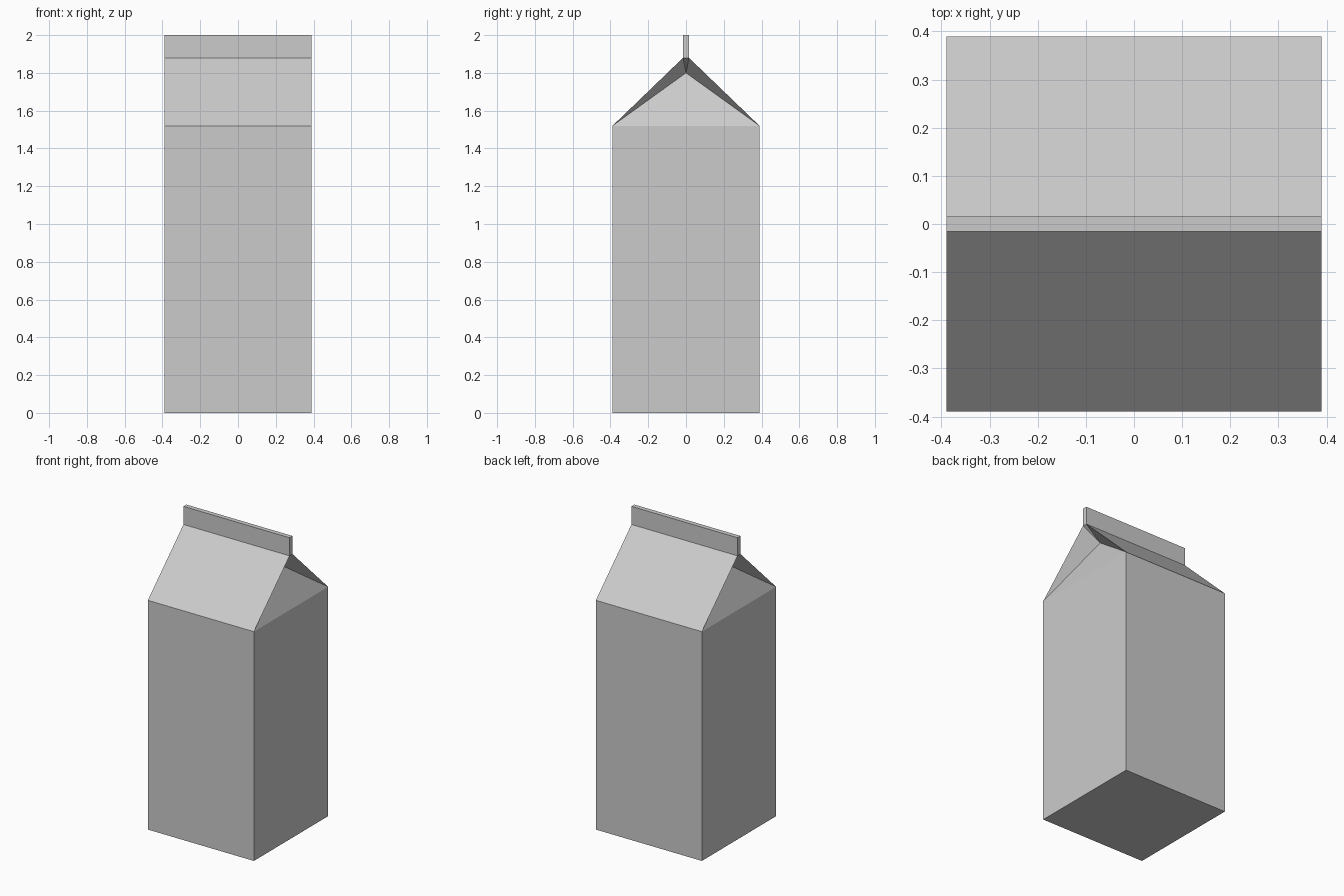
import bpy, bmesh

if "Cube" in bpy.data.objects:
    bpy.data.objects.remove(bpy.data.objects["Cube"])

HALF = 0.389        # half width of the square body
FIN = 0.0155        # half thickness of the top seal
SHOULDER, RIDGE, TOP = 1.52, 1.88, 2.0

bm = bmesh.new()


def extrude_up(face, z, half_y):
    """Extrude a horizontal face to height z and set its half depth in y."""
    new = bmesh.ops.extrude_discrete_faces(bm, faces=[face])["faces"][0]
    for v in new.verts:
        v.co.z = z
        v.co.y = half_y if v.co.y > 0 else -half_y
    return new


# Square body
bmesh.ops.create_cube(bm, size=2)
for v in bm.verts:
    v.co.x *= HALF
    v.co.y *= HALF
    v.co.z = SHOULDER if v.co.z > 0 else 0
top = max(bm.faces, key=lambda f: f.calc_center_median().z)

# Sloping roof, then the upright sealed fin
ridge = extrude_up(top, RIDGE, FIN)
extrude_up(ridge, TOP, FIN)

# Gable ends folded inwards
bm.normal_update()
gables = [f for f in bm.faces if abs(f.normal.x) > 0.9
          and SHOULDER < f.calc_center_median().z < RIDGE]
for v in bmesh.ops.poke(bm, faces=gables)["verts"]:
    v.co = (0.267 if v.co.x > 0 else -0.267, 0, 1.80)

bmesh.ops.recalc_face_normals(bm, faces=bm.faces)
mesh = bpy.data.meshes.new("carton")
bm.to_mesh(mesh)
bm.free()
bpy.context.collection.objects.link(bpy.data.objects.new("carton", mesh))
